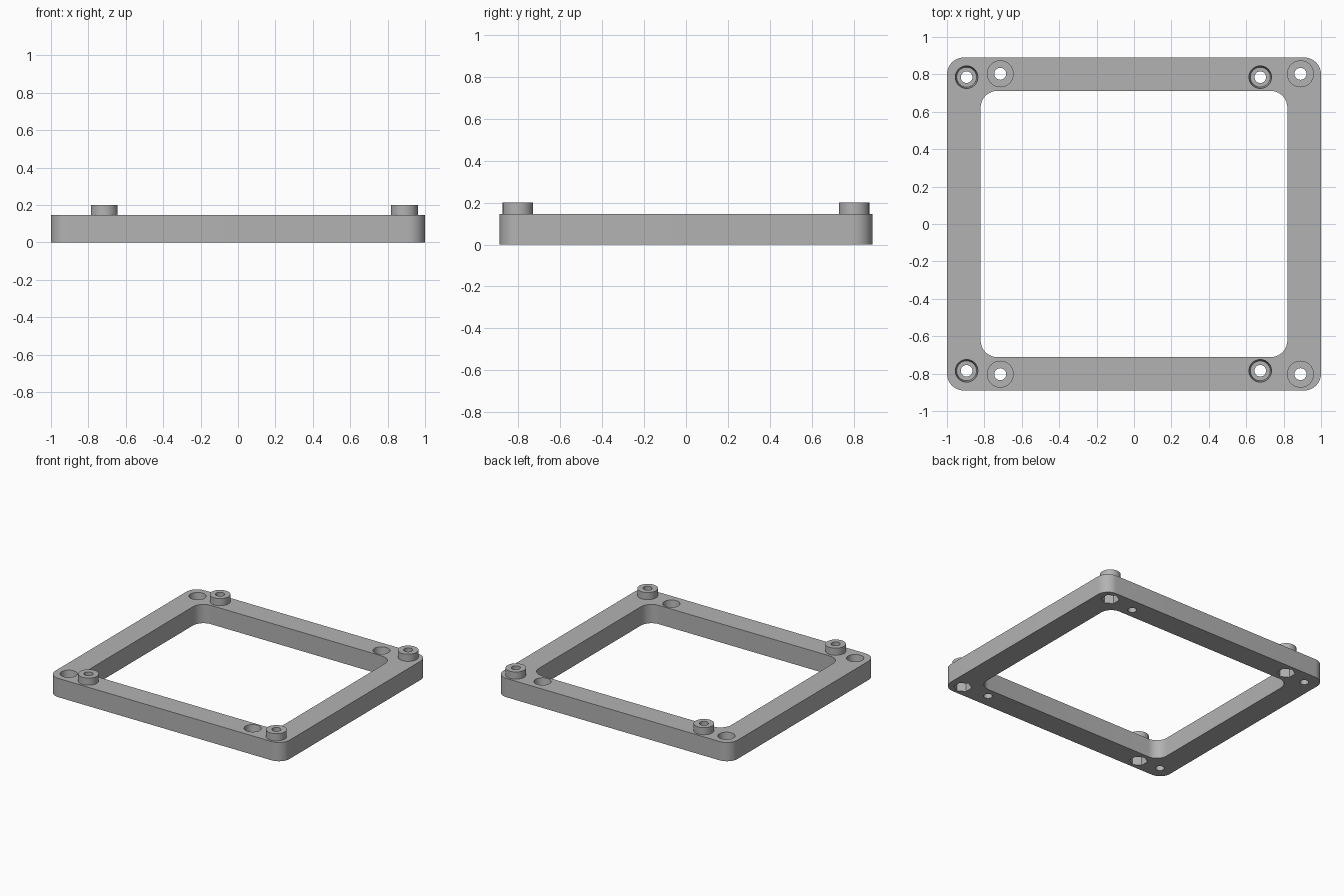
import bpy, bmesh, math

cube = bpy.data.objects.get("Cube")
if cube:
    bpy.data.objects.remove(cube, do_unlink=True)

HEIGHT = 0.145
BOSS_TOP = 0.2
CORNER = 0.09

grey = bpy.data.materials.new("plain grey")
grey.use_nodes = True
colour = (0.45, 0.45, 0.45, 1)
grey.diffuse_color = colour
grey.node_tree.nodes["Principled BSDF"].inputs["Base Color"].default_value = colour


def finish(name, bm):
    bmesh.ops.recalc_face_normals(bm, faces=bm.faces)
    mesh = bpy.data.meshes.new(name)
    bm.to_mesh(mesh)
    bm.free()
    mesh.materials.append(grey)
    obj = bpy.data.objects.new(name, mesh)
    bpy.context.collection.objects.link(obj)
    return obj


def rounded_slab(name, half_x, half_y, z0, z1):
    """Rectangle with rounded corners, extruded upwards."""
    bm = bmesh.new()
    ring = []
    steps = 10
    for i, (sx, sy) in enumerate([(1, 1), (-1, 1), (-1, -1), (1, -1)]):
        for k in range(steps + 1):
            a = math.pi / 2 * (i + k / steps)
            ring.append(bm.verts.new((sx * (half_x - CORNER) + CORNER * math.cos(a),
                                      sy * (half_y - CORNER) + CORNER * math.sin(a), z0)))
    face = bm.faces.new(ring)
    top = bmesh.ops.extrude_face_region(bm, geom=[face])["geom"]
    moved = [v for v in top if isinstance(v, bmesh.types.BMVert)]
    bmesh.ops.translate(bm, verts=moved, vec=(0, 0, z1 - z0))
    return finish(name, bm)


def posts(name, xs, y, r_low, r_high, z0, z1, sides=32):
    """Matching cylinders or cones at each x, mirrored front to back."""
    bm = bmesh.new()
    for x in xs:
        for side in (-1, 1):
            made = bmesh.ops.create_cone(bm, cap_ends=True, segments=sides,
                                         radius1=r_low, radius2=r_high, depth=z1 - z0)
            bmesh.ops.translate(bm, verts=made["verts"], vec=(x, side * y, (z0 + z1) / 2))
    return finish(name, bm)


def combine(target, other, operation):
    other.hide_render = True
    mod = target.modifiers.new(other.name, 'BOOLEAN')
    mod.operation = operation
    mod.solver = 'EXACT'
    mod.object = other
    bpy.context.view_layer.objects.active = target
    bpy.ops.object.modifier_apply(modifier=mod.name)
    bpy.data.objects.remove(other, do_unlink=True)


# Rectangular frame with its opening
frame = rounded_slab("frame", 1.0, 0.89, 0, HEIGHT)
combine(frame, rounded_slab("opening", 0.82, 0.712, -0.1, 0.3), 'DIFFERENCE')

# Raised bosses with a bore and a hexagonal nut pocket below
boss_x, boss_y = (-0.715, 0.89), 0.803
combine(frame, posts("bosses", boss_x, boss_y, 0.072, 0.072, 0.08, BOSS_TOP), 'UNION')
combine(frame, posts("boss_bores", boss_x, boss_y, 0.032, 0.032, -0.1, 0.3), 'DIFFERENCE')
combine(frame, posts("nut_pockets", boss_x, boss_y, 0.064, 0.064, -0.1, 0.1, 6), 'DIFFERENCE')

# Tapered screw recesses with through holes
hole_x, hole_y = (-0.895, 0.675), 0.785
combine(frame, posts("screw_recesses", hole_x, hole_y, 0.053, 0.061, 0.07, HEIGHT + 0.005), 'DIFFERENCE')
combine(frame, posts("screw_holes", hole_x, hole_y, 0.031, 0.031, -0.1, 0.3), 'DIFFERENCE')

# Smooth curved walls, crisp edges
bpy.ops.object.select_all(action='DESELECT')
frame.select_set(True)
bpy.context.view_layer.objects.active = frame
bpy.ops.object.shade_smooth_by_angle(angle=math.radians(30))
